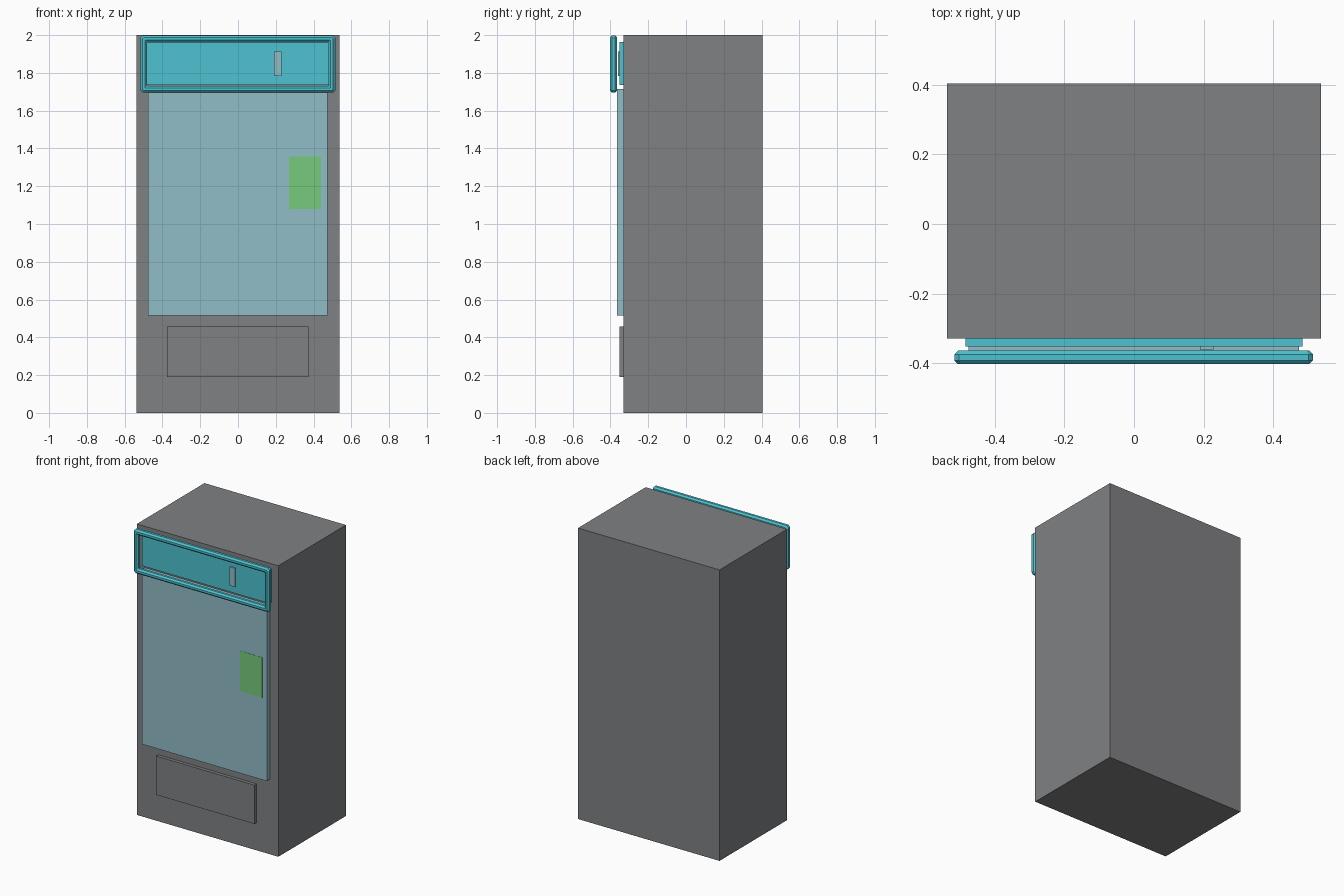
import bpy, bmesh

if "Cube" in bpy.data.objects:
    bpy.data.objects.remove(bpy.data.objects["Cube"])


def material(name, rgb):
    m = bpy.data.materials.new(name)
    m.diffuse_color = (*rgb, 1.0)
    m.use_nodes = True
    m.node_tree.nodes["Principled BSDF"].inputs["Base Color"].default_value = m.diffuse_color
    return m


GREY = material("dark grey", (0.215, 0.218, 0.23))
TEAL = material("turquoise", (0.075, 0.54, 0.63))
GLASS = material("pale glass blue", (0.285, 0.51, 0.57))
GREEN = material("green", (0.18, 0.60, 0.20))


def finish(name, bm, mat):
    bmesh.ops.recalc_face_normals(bm, faces=bm.faces[:])
    mesh = bpy.data.meshes.new(name)
    bm.to_mesh(mesh)
    bm.free()
    mesh.materials.append(mat)
    ob = bpy.data.objects.new(name, mesh)
    bpy.context.collection.objects.link(ob)
    return ob


def box(name, x, y, z, mat):
    bm = bmesh.new()
    bmesh.ops.create_cube(bm, size=1)
    for v in bm.verts:
        for i, (lo, hi) in enumerate((x, y, z)):
            v.co[i] = lo + (v.co[i] + 0.5) * (hi - lo)
    return finish(name, bm, mat)


def frame(name, x, z, section, cut, mat):
    """Sweep a (inset, y) section round a rectangle with clipped corners."""
    bm = bmesh.new()
    rings = []
    for d, y in section:
        x0, x1, z0, z1 = x[0] + d, x[1] - d, z[0] + d, z[1] - d
        c = max(cut - 0.5 * d, 0.002)
        pts = [(x0 + c, z0), (x1 - c, z0), (x1, z0 + c), (x1, z1 - c),
               (x1 - c, z1), (x0 + c, z1), (x0, z1 - c), (x0, z0 + c)]
        rings.append([bm.verts.new((px, y, pz)) for px, pz in pts])
    for i, a in enumerate(rings):
        b = rings[(i + 1) % len(rings)]
        for j in range(8):
            k = (j + 1) % 8
            bm.faces.new((a[j], a[k], b[k], b[j]))
    return finish(name, bm, mat)


# Cabinet and the panels on its front
box("cabinet", (-0.538, 0.538), (-0.33, 0.404), (0, 2), GREY)
box("delivery_flap", (-0.375, 0.372), (-0.353, -0.32), (0.19, 0.457), GREY)
box("display_window", (-0.476, 0.474), (-0.364, -0.32), (0.516, 1.715), GLASS)
box("top_panel", (-0.485, 0.485), (-0.352, -0.32), (1.735, 1.963), TEAL)
box("top_slot", (0.19, 0.229), (-0.361, -0.345), (1.783, 1.912), GLASS)
box("keypad", (0.27, 0.44), (-0.3655, -0.362), (1.08, 1.357), GREEN)

# Octagonal tube frame standing just in front of the top panel
yf, yb, w, ch = -0.403, -0.364, 0.036, 0.011
section = [(0, yf + ch), (ch, yf), (w - ch, yf), (w, yf + ch),
           (w, yb - ch), (w - ch, yb), (ch, yb), (0, yb - ch)]
frame("top_frame", (-0.517, 0.515), (1.695, 1.998), section, 0.013, TEAL)
